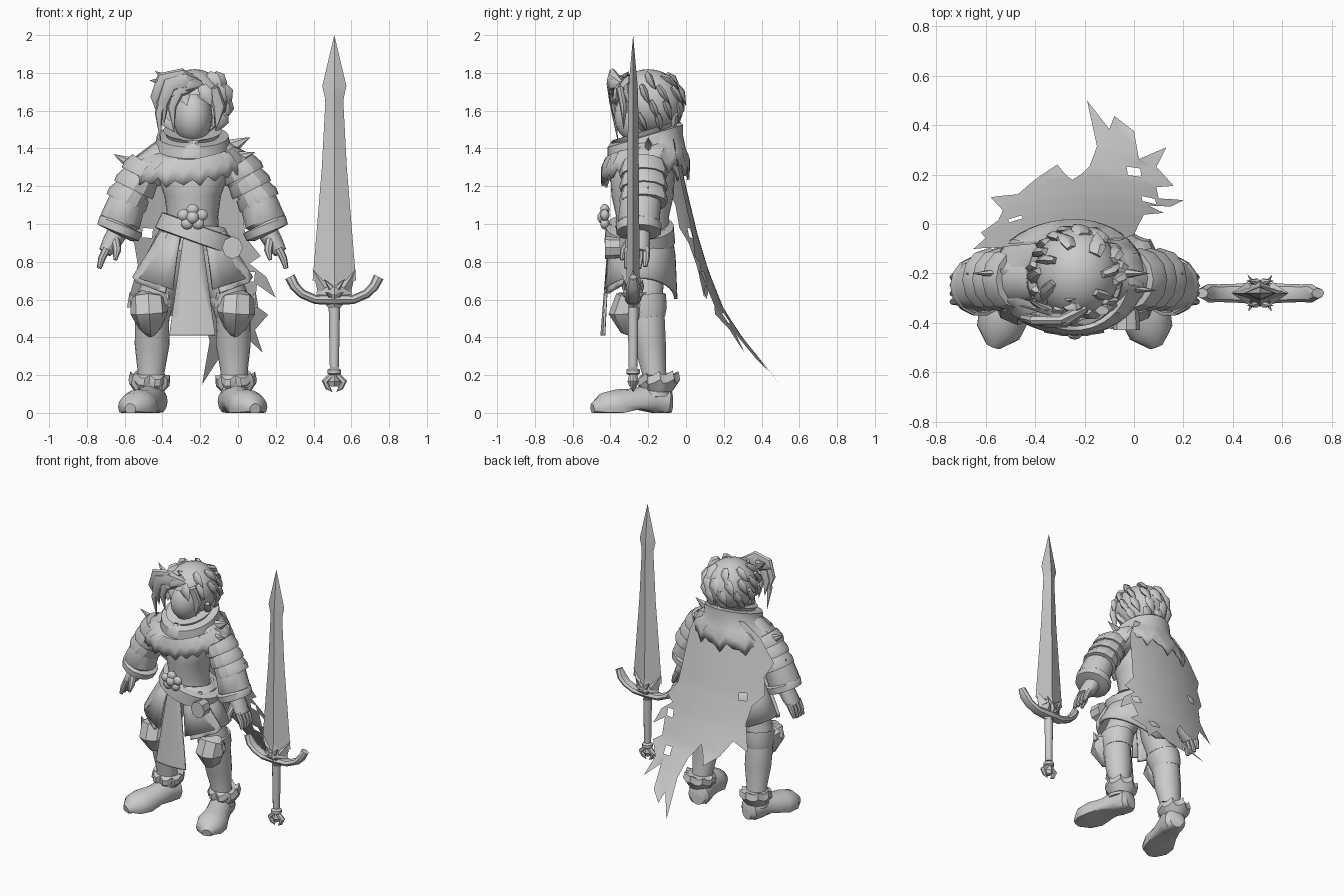
import bpy, bmesh, math, random
from mathutils import Vector, Matrix

random.seed(4)
old = bpy.data.objects.get("Cube")
if old:
    bpy.data.objects.remove(old)

GREY = (0.6, 0.6, 0.6, 1)
mat = bpy.data.materials.new("plain grey")
mat.use_nodes = True
mat.diffuse_color = GREY
mat.node_tree.nodes["Principled BSDF"].inputs["Base Color"].default_value = GREY

CX, CY = -0.24, -0.24          # body axis
SX, SY = 0.51, -0.28           # sword axis
SIDES = ((-1, "right"), (1, "left"))


def finish(name, bm, angle=40, thick=0):
    bmesh.ops.recalc_face_normals(bm, faces=bm.faces)
    me = bpy.data.meshes.new(name)
    bm.to_mesh(me)
    bm.free()
    me.materials.append(mat)
    ob = bpy.data.objects.new(name, me)
    bpy.context.collection.objects.link(ob)
    bpy.ops.object.select_all(action='DESELECT')
    ob.select_set(True)
    bpy.context.view_layer.objects.active = ob
    bpy.ops.object.shade_smooth_by_angle(angle=math.radians(angle))
    if thick:
        ob.modifiers.new("thickness", 'SOLIDIFY').thickness = thick
    return ob


def sweep(name, pts, n=16, warp=None, caps=True, angle=40, drop=None, thick=0):
    """Skin elliptical rings (x, y, z, ru, rv) along a path."""
    bm = bmesh.new()
    ps = [Vector(p[:3]) for p in pts]
    rings = []
    for k, p in enumerate(pts):
        t = (ps[min(k + 1, len(ps) - 1)] - ps[max(k - 1, 0)]).normalized()
        ref = Vector((0, 0, 1)) if abs(t.y) > 0.8 else Vector((0, 1, 0))
        u = ref.cross(t).normalized()
        v = t.cross(u)
        ring = []
        for i in range(n):
            a = math.tau * i / n
            co = ps[k] + u * math.cos(a) * p[3] + v * math.sin(a) * p[4]
            ring.append(bm.verts.new(warp(co, k, i) if warp else co))
        rings.append(ring)
    for a, b in zip(rings, rings[1:]):
        for i in range(n):
            j = (i + 1) % n
            bm.faces.new((a[i], a[j], b[j], b[i]))
    if caps:
        bm.faces.new(rings[0])
        bm.faces.new(rings[-1])
    bmesh.ops.remove_doubles(bm, verts=bm.verts, dist=0.0005)
    if drop:
        gone = [f for f in bm.faces if drop(f.calc_center_median())]
        bmesh.ops.delete(bm, geom=gone, context='FACES')
    return finish(name, bm, angle, thick)


def sheet(name, loops, depth, thick=0, step=0.07):
    """Fill x-z outlines (holes after the first) and bend them by depth(x, z)."""
    bm = bmesh.new()
    edges = []
    for loop in loops:
        vs = [bm.verts.new((x, 0, z)) for x, z in loop]
        edges += [bm.edges.new((a, b)) for a, b in zip(vs, vs[1:] + vs[:1])]
    bmesh.ops.triangle_fill(bm, use_beauty=True, edges=edges, normal=(0, -1, 0))
    for axis in (0, 2):
        for k in range(-15, 30):
            no = Vector((0, 0, 0))
            no[axis] = 1
            bmesh.ops.bisect_plane(bm, geom=bm.verts[:] + bm.edges[:] + bm.faces[:],
                                   plane_co=no * k * step, plane_no=no)
    for v in bm.verts:
        v.co.y = depth(v.co.x, v.co.z)
    return finish(name, bm, 60, thick)


def ball(name, c, r, seg=20, drop=None):
    bm = bmesh.new()
    bmesh.ops.create_uvsphere(bm, u_segments=seg, v_segments=seg // 2, radius=1,
                              matrix=Matrix.Translation(c) @ Matrix.Diagonal((*r, 1)))
    if drop:
        gone = [f for f in bm.faces if drop(f.calc_center_median())]
        bmesh.ops.delete(bm, geom=gone, context='FACES')
    return finish(name, bm)


def spike(name, base, tip, r, flat=0.5, n=6):
    return sweep(name, [(*base, r, r * flat), (*tip, 0, 0)], n, angle=30)


# Head and hair shell with a face opening
ball("head", (CX, -0.25, 1.57), (0.105, 0.13, 0.145))
sweep("neck", [(CX, -0.22, 1.34, .08, .08), (CX, -0.22, 1.5, .08, .08)])
ball("hair_shell", (CX + .01, -0.2, 1.645), (0.17, 0.185, 0.175), 28,
     lambda c: c.y < -0.25 and c.z < 1.69 and abs(c.x - CX) < 0.125)

# Hair locks flowing from crown to nape
for row, (lat, count) in enumerate(((0.95, 7), (0.5, 11), (0.05, 11), (-0.35, 9))):
    for i in range(count):
        a = math.tau * (i + 0.5 * (row % 2)) / count + random.uniform(-.1, .1)
        if math.sin(a) < -0.45 and lat < 0.5:
            continue
        pts = []
        for s, out, w in ((0, 1.0, .03), (.3, 1.03, .042), (.55, 1.06, .025), (.8, 1.13, 0)):
            l, b = lat - s * 0.75, a + s * 0.35
            pts.append((CX + .01 + .168 * out * math.cos(l) * math.cos(b),
                        -0.2 + .178 * out * math.cos(l) * math.sin(b),
                        1.645 + .172 * out * math.sin(l), w, w * .5))
        sweep("hair_lock", pts, 6)

# Swept fringe over the right side of the face
for dx, dz, w in ((0, 0, .05), (-.04, .03, .035), (.05, -.02, .035), (-.02, -.05, .03)):
    sweep("fringe_lock", [(-.2, -.34, 1.74, .02, .02), (-.28 + dx / 2, -.39, 1.76 + dz, w, w * .6),
                          (-.36 + dx, -.39, 1.74 + dz, w, w * .6),
                          (-.4 + dx, -.38, 1.64 + dz, w * .7, w * .5),
                          (-.39 + dx, -.36, 1.53 + dz * 2, 0, 0)], 8)
for tip in ((-.47, -.33, 1.76), (-.44, -.3, 1.81)):
    spike("fringe_tuft", (-.35, -.35, 1.75), tip, .04)
sweep("side_lock", [(-.13, -.35, 1.72, .03, .02), (-.1, -.33, 1.62, .035, .02), (-.115, -.33, 1.5, 0, 0)], 8)


# Cowl and ragged mantle
def drape(co, k, i):
    co.z += (co.y + 0.2) * (0.3 if k < 5 else 0.12)
    if co.x > CX and k > 4:
        co.x = CX + (co.x - CX) * 0.85
        co.z += (co.x - CX) * 0.2
    if k > 5:
        co.z += (0.0, 0.035, -0.015, 0.02)[i % 4] + 0.015 * math.sin(i * 1.7)
    return co


mantle = [(1.38, .12, .12), (1.46, .13, .14), (1.5, .155, .175), (1.47, .19, .2),
          (1.41, .2, .2), (1.37, .26, .215), (1.3, .33, .235), (1.235, .34, .235)]
sweep("mantle", [(CX, -0.215, *m) for m in mantle], 44, drape, caps=False, angle=50, thick=0.012)
for base, tip in (((-.53, -.2, 1.3), (-.66, -.2, 1.37)), ((-.5, -.27, 1.27), (-.62, -.3, 1.2)),
                  ((-.05, -.2, 1.4), (.065, -.2, 1.46)), ((-.03, -.26, 1.34), (.09, -.27, 1.38))):
    spike("mantle_point", base, tip, .05)

# Torso, skirt and belt
sweep("torso", [(CX, -.23, z, rx, ry) for z, rx, ry in (
    (.86, .16, .14), (.96, .14, .14), (1.04, .135, .14), (1.15, .15, .165), (1.26, .19, .17), (1.38, .15, .13))], 24)
sweep("hip_skirt", [(CX, CY + .01, .98, .17, .155), (CX, CY, .84, .245, .185), (CX, CY - .005, .67, .315, .2)], 36,
      lambda co, k, i: co + Vector((0, 0, (abs(co.x - CX) * .35 - .06) * (k == 2))),
      caps=False, thick=0.018, drop=lambda c: c.y < CY and abs(c.x - CX) < 0.06 + (.95 - c.z) * .28)
tilt = Vector((.36, 0, 1)).normalized()
mid = Vector((-.215, -.245, .95))
sweep("belt", [(*(mid + tilt * h), r, r - .035) for h, r in (
    (-.05, .205), (-.045, .222), (.04, .215), (.045, .2))], 36, angle=50)
for i in range(5):
    a = math.pi / 2 + math.tau * i / 5
    ball("clasp_petal", (CX + .05 * math.cos(a), -.43, 1.035 + .04 * math.sin(a)), (.035, .025, .032), 10)
ball("clasp_centre", (CX, -.44, 1.035), (.035, .03, .035), 10)
sweep("belt_buckle", [(-.03, -.43, .875, .055, .06), (-.03, -.35, .875, .05, .055)], 8, angle=20)
sheet("front_tabard", [[(-.28, 1), (-.2, 1), (-.12, .41), (-.365, .41)]],
      lambda x, z: -.455 + (z - .4) * .08 + (x - CX) ** 2, 0.012)
for s, side in SIDES:
    sheet(side + "_hip_plate", [[(CX + s * x, z) for x, z in (
        (.08, .95), (.17, .96), (.32, .72), (.3, .69), (.15, .635), (.125, .75))]],
        lambda x, z: -.36 - (1 - z) * .26 + 1.3 * (x - CX) ** 2, 0.022, .05)

# Arms, gauntlets and hands
for s, side in SIDES:
    def P(dx, y, z, ru, rv):
        return (CX + s * dx, y, z, ru, rv)
    sweep(side + "_upper_arm", [P(.14, -.22, 1.36, .09, .1), P(.24, -.22, 1.28, .095, .11),
                                P(.32, -.23, 1.16, .08, .09), P(.36, -.24, 1.05, .07, .08)])
    for k in range(3):
        x, z = .235 + .04 * k, 1.315 - .07 * k
        sweep(side + "_shoulder_plate", [P(x, -.225, z, .1, .115), P(x + .03, -.225, z - .045, .115, .128),
                                         P(x + .04, -.225, z - .065, .112, .125)], 12, angle=30)
    sweep(side + "_gauntlet", [P(.31, -.235, 1.19, .085, .1), P(.35, -.24, 1.11, .1, .11),
                               P(.385, -.25, 1.01, .11, .112), P(.392, -.25, .985, .085, .09)], 14)
    sweep(side + "_gauntlet_cuff", [P(.375, -.25, 1.005, .11, .11), P(.38, -.25, .995, .122, .124),
                                    P(.395, -.25, .955, .118, .12), P(.4, -.25, .945, .08, .08)], 14)
    spike(side + "_elbow_fin", P(.37, -.22, 1.1, 0, 0)[:3], P(.44, -.2, 1.2, 0, 0)[:3], .07, .7)
    sweep(side + "_hand", [P(.39, -.25, .97, .055, .06), P(.43, -.255, .9, .05, .065),
                           P(.465, -.26, .85, .035, .06)], 12)
    for f in range(4):
        y = -.31 + f * .033
        sweep(side + "_finger", [P(.455, y, .87, .022, .02), P(.48, y, .82, .02, .019),
                                 P(.495, y - .005, .765 + .01 * (f == 3), .012, .012)], 8)
    sweep(side + "_thumb", [P(.41, -.29, .92, .025, .025), P(.4, -.33, .86, .022, .022),
                            P(.41, -.34, .81, .01, .01)], 8)

    # Legs, knee guards and fur-topped boots
    sweep(side + "_leg", [P(.1, -.22, .92, .1, .1), P(.14, -.22, .74, .1, .11), P(.205, -.225, .6, .095, .1),
                          P(.215, -.205, .48, .09, .095), P(.215, -.19, .36, .092, .085),
                          P(.22, -.17, .22, .072, .065), P(.23, -.16, .08, .08, .08)], 18)
    sweep(side + "_boot_top", [P(.2, -.225, .625, .095, .105), P(.2, -.225, .61, .11, .12),
                               P(.212, -.21, .54, .1, .11), P(.215, -.205, .5, .09, .095)], 16)
    sweep(side + "_knee_guard", [P(.23, -.27, .63, .06, .03), P(.235, -.29, .6, .095, .085),
                                 P(.23, -.31, .53, .1, .1), P(.225, -.28, .45, .06, .07),
                                 P(.22, -.25, .39, 0, 0)], 8, angle=35)
    for dx in (.15, .31):
        spike(side + "_knee_point", P(dx, -.29, .57, 0, 0)[:3], P(dx + (dx - .23) * .3, -.31, .64, 0, 0)[:3], .04)
    sweep(side + "_fur_cuff", [P(.225, -.155, .2, .085, .08), P(.225, -.155, .19, .105, .1),
                               P(.23, -.15, .15, .11, .105), P(.23, -.15, .11, .075, .075)], 24,
          lambda co, k, i: co + Vector((0, .015, .02)) * (k in (1, 2)) * (i % 3 == 0), angle=30)
    sweep(side + "_boot", [P(.2, -.08, .06, .05, .06), P(.205, -.1, .06, .075, .08), P(.225, -.18, .07, .08, .09),
                           P(.255, -.27, .045, .085, .085), P(.285, -.36, .035, .105, .09),
                           P(.31, -.44, .03, .09, .075), P(.33, -.495, .02, .03, .03)], 16,
          lambda co, k, i: Vector((co.x, co.y, max(co.z, 0.02 if k == 3 else 0))))

# Torn cape hanging behind
FALL = [(1.5, -.07), (1.2, .0), (.95, .06), (.75, .12), (.55, .2), (.4, .3), (.15, .5)]


def cape_depth(x, z):
    for (z0, y0), (z1, y1) in zip(FALL, FALL[1:]):
        if z >= z1:
            break
    return y0 + (y1 - y0) * (z0 - z) / (z0 - z1) - 0.5 * (x + 0.2) ** 2


outline = [(-.42, 1.45), (-.54, 1.36), (-.65, 1.2), (-.6, 1.1), (-.62, .98), (-.55, .9), (-.53, .78), (-.58, .6),
           (-.47, .66), (-.4, .55), (-.31, .48), (-.25, .6), (-.18, .5), (-.15, .38), (-.19, .15), (-.1, .29),
           (-.08, .22), (0, .28), (.02, .42), (.13, .32), (.09, .44), (.16, .52), (.09, .57), (.1, .68),
           (.2, .61), (.15, .72), (.06, .79), (.12, .83), (.04, .93), (.02, 1.1), (0, 1.3), (-.06, 1.45)]
holes = [[(x - .03, z - .02), (x - .025, z + .03), (x + .03, z + .025), (x + .025, z - .025)]
         for x, z in ((-.48, .95), (.0, .5), (.06, .72))]
sheet("torn_cape", [outline] + holes, cape_depth)

# Sword
def S(z, rx, ry):
    return (SX, SY, z, rx, ry)


sweep("sword_blade", [S(.7, .115, .035), S(1.3, .066, .03), S(1.64, .048, .027), S(1.67, .05, .027),
                      S(1.73, .064, .024), S(2, 0, 0)], 4, angle=15)
sweep("sword_crest", [S(.88, 0, 0), S(.66, .09, .05), S(.63, .095, .055), S(.52, 0, 0)], 4, angle=15)
sweep("sword_grip", [S(.56, .03, .028), S(.24, .024, .024)], 12)
sweep("sword_collar", [S(.235, .025, .025), S(.228, .036, .036), S(.208, .036, .036), S(.2, .025, .025)], 12)
sweep("sword_pommel", [S(.21, .02, .02), S(.165, .04, .03), S(.14, .02, .02)], 4, angle=15)
for s, side in SIDES:
    sweep(side + "_guard", [(SX, SY, .6, .03, .045), (SX + s * .1, SY, .6, .024, .038),
                            (SX + s * .17, SY, .63, .024, .036), (SX + s * .21, SY, .67, .026, .038),
                            (SX + s * .235, SY, .72, .028, .02)], 8, angle=35)
    sweep(side + "_pommel_claw", [(SX + s * .015, SY, .2, .015, .018), (SX + s * .05, SY, .165, .018, .02),
                                  (SX + s * .035, SY, .135, .014, .016), (SX + s * .01, SY, .11, 0, 0)], 6)
    spike(side + "_crest_wing", (SX + s * .05, SY, .66), (SX + s * .115, SY, .76), .045, 1, 4)
    for d in (-1, 1):
        spike("crest_eye_ridge", (SX + s * .015, SY + d * .045, .66), (SX + s * .055, SY + d * .05, .71), .016, 1)
        spike("crest_thorn", (SX + s * .02, SY + d * .03, .62), (SX + s * .05, SY + d * .075, .64), .014, 1)
